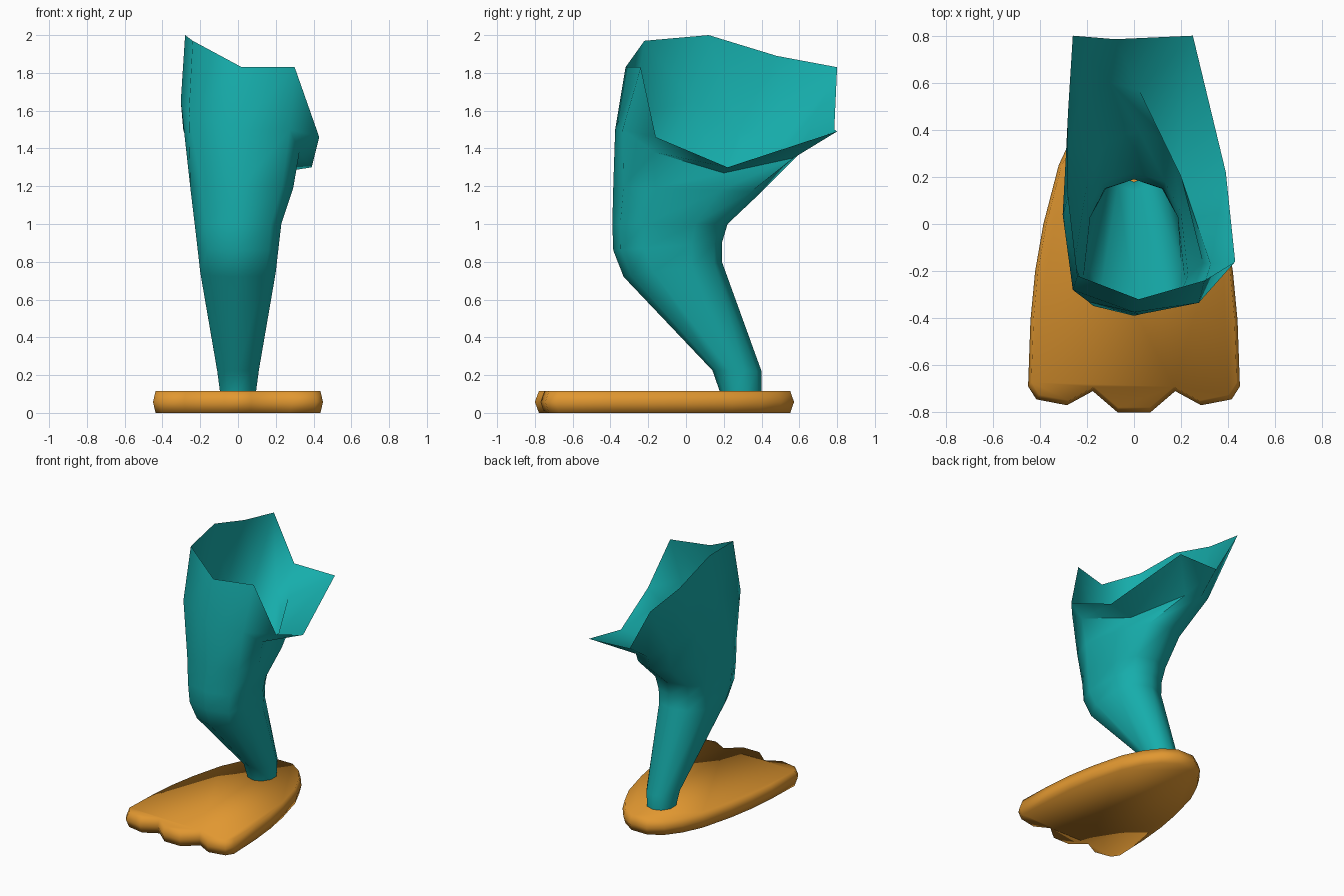
import bpy, bmesh, math

if "Cube" in bpy.data.objects:
    bpy.data.objects.remove(bpy.data.objects["Cube"])

def material(name, rgb):
    m = bpy.data.materials.new(name)
    m.diffuse_color = (*rgb, 1)
    m.use_nodes = True
    m.node_tree.nodes["Principled BSDF"].inputs["Base Color"].default_value = m.diffuse_color
    return m

def loft(name, rings, mat, caps=False, angle=50):
    """Join equal-sized rings of points (bottom to top) into one skin."""
    bm = bmesh.new()
    vr = [[bm.verts.new(p) for p in r] for r in rings]
    n = len(vr[0])
    for a, b in zip(vr, vr[1:]):
        for k in range(n):
            j = (k + 1) % n
            bm.faces.new((a[k], a[j], b[j], b[k]))
    if caps:
        bm.faces.new(vr[0][::-1])
        bm.faces.new(vr[-1])
    me = bpy.data.meshes.new(name)
    bm.to_mesh(me)
    bm.free()
    me.materials.append(mat)
    ob = bpy.data.objects.new(name, me)
    bpy.context.collection.objects.link(ob)
    bpy.ops.object.select_all(action='DESELECT')
    ob.select_set(True)
    bpy.context.view_layer.objects.active = ob
    bpy.ops.object.shade_smooth_by_angle(angle=math.radians(angle))
    return ob

teal = material("teal", (0.008, 0.42, 0.41))
orange = material("orange", (0.75, 0.31, 0.03))

# Leg sections: half width, front y, front z, back y, back z, squareness, taper, x shift
SECTIONS = [(.095, .18, .11, .40, .11, 1, 0, 0), (.11, .14, .225, .40, .22, 1, 0, 0),
            (.20, -.33, .72, .19, .80, .8, .2, 0), (.213, -.385, .86, .19, .90, .7, .3, 0),
            (.228, -.39, 1.0, .22, 1.0, .7, .3, 0),
            (.27, -.385, 1.2, .40, 1.17, .7, .45, .02)]

def oval(w, fy, fz, by, bz, p, taper, shift):
    pts = []
    for k in range(10):
        a = math.tau * k / 10
        s, c = math.sin(a), math.cos(a)
        t = (1 - math.copysign(abs(c) ** p, c)) / 2
        x = w * math.copysign(abs(s / .951) ** p, s) if k not in (0, 5) else 0
        x *= 1 - taper * (t - .3)
        pts.append((x + shift, fy + (by - fy) * t, fz + (bz - fz) * t))
    return pts

# Flared upper section and ragged open rim, from the front round to the right
FLARE = [(0, -.375, 1.5), (.275, -.335, 1.5), (.325, -.17, 1.38), (.20, .20, 1.27),
         (.02, .57, 1.35), (-.10, .60, 1.37), (-.23, .52, 1.44),
         (-.29, .28, 1.5), (-.303, .04, 1.65), (-.26, -.28, 1.58)]
RIM = [(.02, -.32, 1.83), (.30, -.24, 1.83), (.43, -.16, 1.46), (.39, .22, 1.30),
       (.25, .80, 1.49), (-.08, .785, 1.50), (-.26, .80, 1.83),
       (-.28, .48, 1.89), (-.28, .12, 2.0), (-.24, -.22, 1.97)]
loft("leg", [oval(*s) for s in SECTIONS] + [FLARE, RIM], teal, angle=65)

# Foot: right half of the three-toed outline, mirrored
HALF = [(.07, -.80), (.175, -.71), (.285, -.77), (.415, -.745), (.45, -.69),
        (.44, -.41), (.42, -.20), (.385, 0), (.32, .25), (.25, .40),
        (.17, .505), (.07, .572)]
outline = HALF + [(-x, y) for x, y in reversed(HALF)]

def slab(z, s):
    return [(x * s, -.1 + (y + .1) * s, z) for x, y in outline]

loft("foot", [slab(0, .97), slab(.058, 1), slab(.115, .97)],
     orange, caps=True, angle=180)
